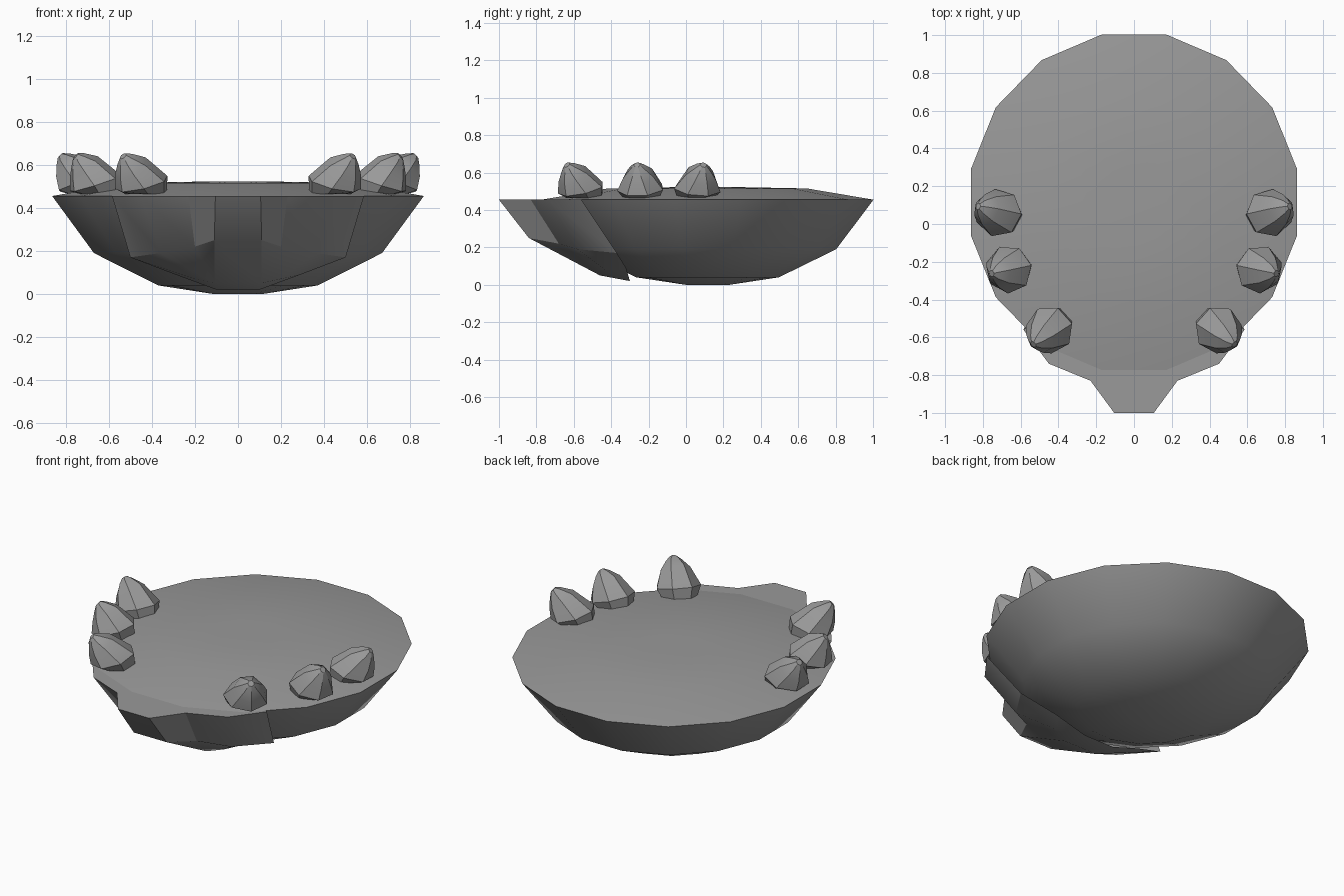
import bpy, bmesh, math
from mathutils import Vector

cube = bpy.data.objects.get("Cube")
if cube:
    bpy.data.objects.remove(cube)

grey = bpy.data.materials.new("stone_grey")
grey.use_nodes = True
COLOUR = (0.32, 0.32, 0.32, 1)
grey.diffuse_color = COLOUR
grey.node_tree.nodes["Principled BSDF"].inputs["Base Color"].default_value = COLOUR


def finish(bm, name, angle):
    """Turn a bmesh into a shaded, coloured object."""
    bmesh.ops.recalc_face_normals(bm, faces=bm.faces)
    mesh = bpy.data.meshes.new(name)
    bm.to_mesh(mesh)
    bm.free()
    mesh.materials.append(grey)
    ob = bpy.data.objects.new(name, mesh)
    bpy.context.collection.objects.link(ob)
    bpy.ops.object.select_all(action="DESELECT")
    ob.select_set(True)
    bpy.context.view_layer.objects.active = ob
    bpy.ops.object.shade_smooth_by_angle(angle=math.radians(angle))
    return ob


def loft(bm, rings):
    """Bridge closed rings of points and cap both ends."""
    loops = [[bm.verts.new(p) for p in ring] for ring in rings]
    n = len(loops[0])
    for a, b in zip(loops, loops[1:]):
        for i in range(n):
            j = (i + 1) % n
            bm.faces.new((a[i], a[j], b[j], b[i]))
    bm.faces.new(loops[0])
    bm.faces.new(loops[-1])


# Bowl: sixteen-sided shell with a small square foot and a gently raised top
SIDES, CENTRE_Y = 16, 0.115


def bowl_ring(scale, z, square=False):
    pts = []
    for i in range(SIDES):
        a = math.tau * (i + 0.5) / SIDES
        x, y = math.cos(a), math.sin(a)
        if square:
            m = max(abs(x), abs(y))
            x, y = x / m, y / m
        pts.append((0.88 * scale * x, CENTRE_Y + 0.905 * scale * y, z))
    return pts


bm = bmesh.new()
loft(bm, [bowl_ring(0.13, 0, True), bowl_ring(0.43, 0.04), bowl_ring(0.775, 0.19),
          bowl_ring(1, 0.455), bowl_ring(0.6, 0.515), bowl_ring(0.2, 0.522)])
finish(bm, "bowl", 35)

# Front lip: half rows from the spout round to the side, mirrored across x
rim = [(0.105, -1.0, 0.455), (0.23, -0.83, 0.455), (0.45, -0.74, 0.455), (0.585, -0.56, 0.455)]
middle = [(0.11, -0.84, 0.25), (0.20, -0.68, 0.22), (0.36, -0.58, 0.19), (0.50, -0.37, 0.17)]
under = [(0.11, -0.46, 0.05), (0.11, -0.46, 0.05), (0.20, -0.42, 0.07), (0.29, -0.32, 0.09)]
heel = [(0.10, -0.30, 0.02)] * 4
inner = [(0.105, -0.75, 0.455), (0.18, -0.74, 0.455), (0.40, -0.62, 0.455), (0.50, -0.50, 0.455)]

bm = bmesh.new()
grid = []
for row in (inner, rim, middle, under, heel):
    pts = [(-x, y, z) for x, y, z in reversed(row)] + row
    grid.append([bm.verts.new(p) for p in pts])
for a, b in zip(grid, grid[1:]):
    for i in range(len(a) - 1):
        bm.faces.new((a[i], a[i + 1], b[i + 1], b[i]))
bmesh.ops.remove_doubles(bm, verts=bm.verts, dist=0.0001)
bmesh.ops.dissolve_degenerate(bm, edges=bm.edges, dist=0.0001)
finish(bm, "front_lip", 25)


# Rim stones: faceted pebbles leaning outward, mirrored left and right
def stone(name, base, tip, side, turn):
    b, t = Vector((base[0], base[1], 0.465)), Vector((tip[0], tip[1], 0.625))
    out = Vector((t.x - b.x, t.y - b.y, 0)).normalized()
    across = Vector((-out.y, out.x, 0))
    rings = []
    for f, lift, radius, tilt in ((0, 0, 0.10, 0), (0.22, 0.3, 0.128, 18), (0.72, 0.75, 0.085, 40),
                                  (0.98, 0.97, 0.045, 48), (1.08, 1.1, 0.018, 48)):
        c = b.lerp(t, f)
        c.z = b.z + (t.z - b.z) * lift
        k = math.radians(tilt)
        u = out * math.cos(k) - Vector((0, 0, math.sin(k)))
        ring = []
        for i in range(7):
            a = math.tau * i / 7 + turn
            p = c + (u * math.cos(a) + across * math.sin(a)) * radius
            ring.append((p.x * side, p.y, p.z))
        rings.append(ring)
    bm = bmesh.new()
    loft(bm, rings)
    finish(bm, name, 28)


STONES = (("rear", (0.69, 0.05), (0.815, 0.09), 0.2),
          ("middle", (0.64, -0.235), (0.745, -0.26), 0.5),
          ("front", (0.425, -0.54), (0.525, -0.63), 0.0))
for label, base, tip, turn in STONES:
    for side_name, side in (("left", 1), ("right", -1)):
        stone(f"{label}_stone_{side_name}", base, tip, side, turn)
